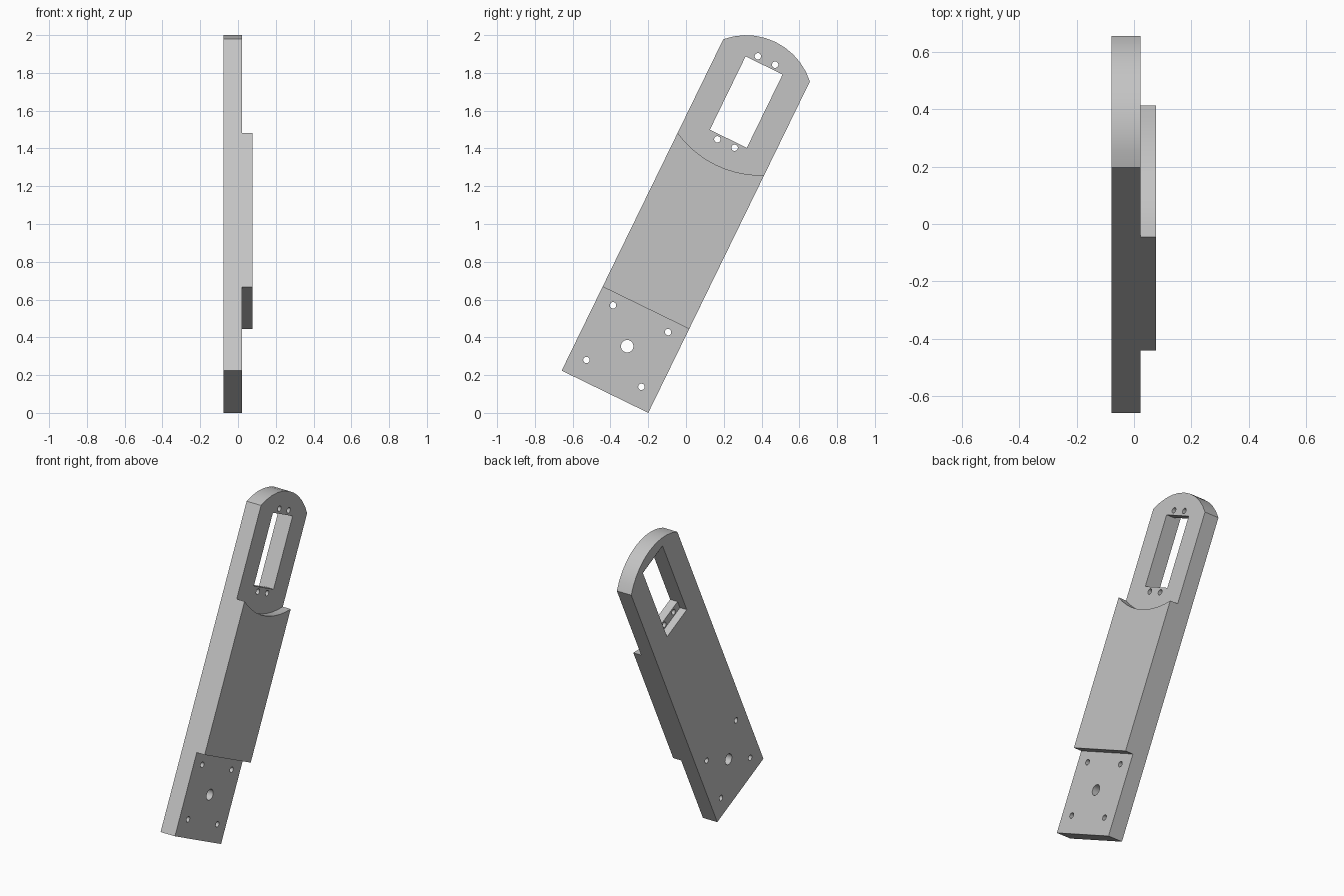
import bpy, bmesh, math
from mathutils import Matrix

cube = bpy.data.objects.get("Cube")
if cube:
    bpy.data.objects.remove(cube, do_unlink=True)

# Arm frame: y across, z along the arm, tilted about x
TILT = Matrix.Translation((0, -0.429, 0.112)) @ Matrix.Rotation(math.radians(-26), 4, 'X')
HALF = 0.255
BACK, FACE, PAD = -0.078, 0.022, 0.077

grey = bpy.data.materials.new("light_grey")
grey.use_nodes = True
grey.diffuse_color = (0.55, 0.55, 0.55, 1)
grey.node_tree.nodes["Principled BSDF"].inputs["Base Color"].default_value = (0.55, 0.55, 0.55, 1)


def prism(name, outline, x0, x1):
    """Extrude a (y, z) outline along x."""
    bm = bmesh.new()
    face = bm.faces.new([bm.verts.new((x0, y, z)) for y, z in outline])
    side = bmesh.ops.extrude_face_region(bm, geom=[face])["geom"]
    bmesh.ops.translate(bm, vec=(x1 - x0, 0, 0),
                        verts=[v for v in side if isinstance(v, bmesh.types.BMVert)])
    bmesh.ops.recalc_face_normals(bm, faces=bm.faces)
    mesh = bpy.data.meshes.new(name)
    bm.to_mesh(mesh)
    bm.free()
    mesh.materials.append(grey)
    obj = bpy.data.objects.new(name, mesh)
    obj.matrix_world = TILT
    bpy.context.collection.objects.link(obj)
    return obj


def arc(z_ends, rise, steps=10):
    """Points of a shallow arc from +y to -y, bulging by rise."""
    r = (HALF ** 2 + rise ** 2) / (2 * abs(rise))
    half = math.asin(HALF / r)
    sign = math.copysign(1, rise)
    pts = []
    for i in range(steps + 1):
        a = half * (1 - 2 * i / steps)
        pts.append((r * math.sin(a), z_ends + sign * r * (math.cos(a) - math.cos(half))))
    return pts


def rect(w, z0, z1):
    return [(-w, z0), (w, z0), (w, z1), (-w, z1)]


def circle(y, z, r, n=20):
    return [(y + r * math.cos(math.tau * i / n), z + r * math.sin(math.tau * i / n))
            for i in range(n)]


def cut(target, name, outline, x0=-0.2, x1=0.2):
    tool = prism(name, outline, x0, x1)
    tool.hide_render = True
    tool.hide_set(True)
    mod = target.modifiers.new(name, 'BOOLEAN')
    mod.operation, mod.solver, mod.object = 'DIFFERENCE', 'EXACT', tool
    return tool


# Main plate with rounded top, raised pad with concave top
plate = prism("arm_plate", [(-HALF, 0), (HALF, 0)] + arc(1.952, 0.108), BACK, FACE)
pad = prism("raised_pad", [(-HALF, 0.494), (HALF, 0.494)] + arc(1.40, -0.063), FACE, PAD)

# Window, with a longer rear pocket for the mounting ledges
tools = [cut(plate, "window_cutter", rect(0.109, 1.49, 1.922)),
         cut(plate, "pocket_cutter", rect(0.109, 1.438, 1.988), -0.2, -0.03)]

# Ledge screw holes, base screw holes and the large base hole
for y in (-0.051, 0.051):
    for z in (1.462, 1.951):
        tools.append(cut(plate, "ledge_hole_cutter", circle(y, z, 0.017)))
for y in (-0.162, 0.162):
    for z in (0.108, 0.43):
        tools.append(cut(plate, "base_hole_cutter", circle(y, z, 0.017)))
tools.append(cut(plate, "centre_hole_cutter", circle(0, 0.268, 0.033, 28)))

# Apply the cuts, drop the cutters and shade
bpy.context.view_layer.update()
cut_mesh = bpy.data.meshes.new_from_object(
    plate.evaluated_get(bpy.context.evaluated_depsgraph_get()))
plate.modifiers.clear()
plate.data = cut_mesh
for tool in tools:
    bpy.data.objects.remove(tool, do_unlink=True)
for obj in (plate, pad):
    bpy.ops.object.select_all(action='DESELECT')
    obj.select_set(True)
    bpy.context.view_layer.objects.active = obj
    bpy.ops.object.shade_smooth_by_angle(angle=math.radians(30))
